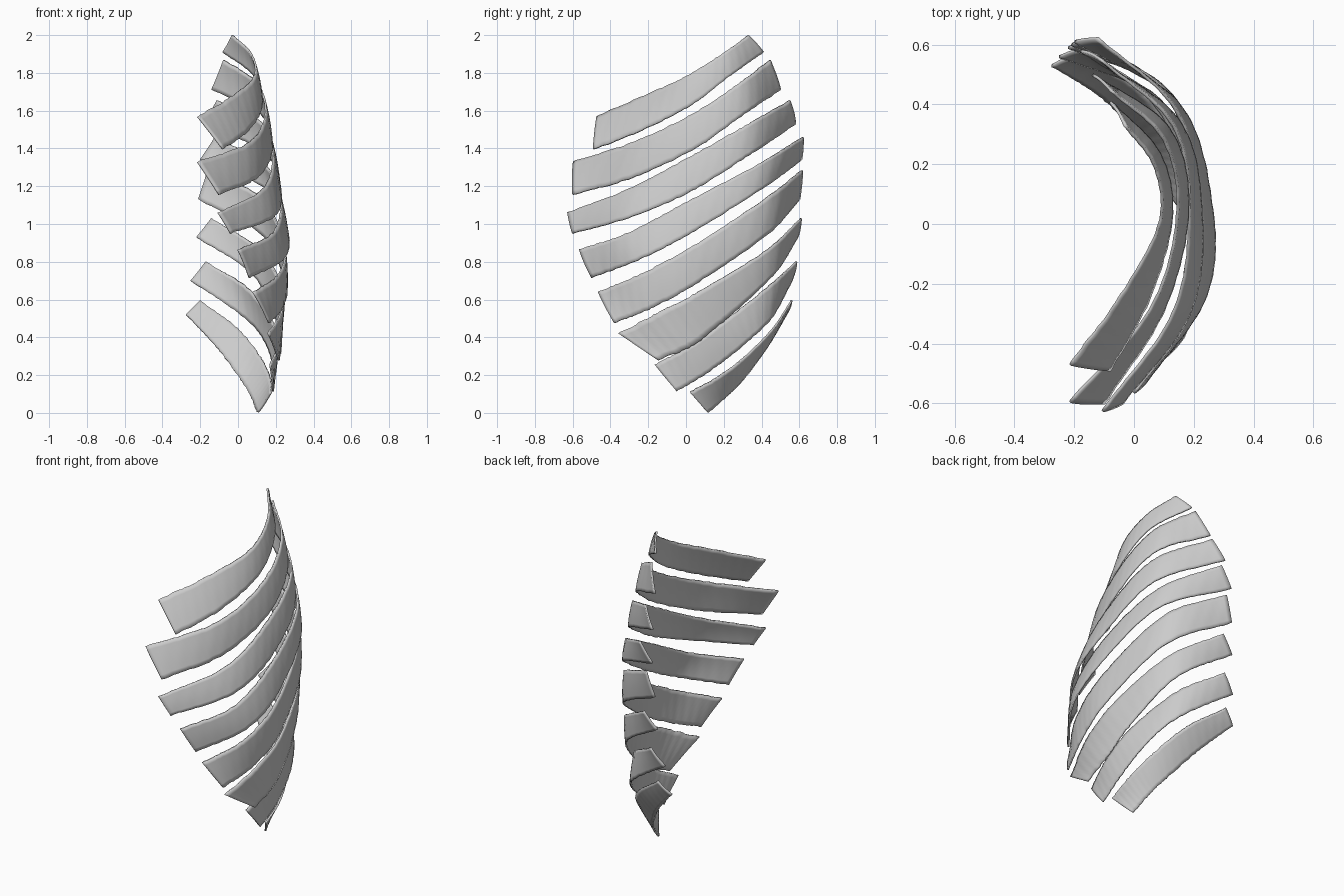
import bpy, math, random
from mathutils import Vector

random.seed(4)
ALONG, ACROSS = 64, 8


def spline(points, t):
    """Catmull-Rom through the points, t in 0..1."""
    p = [Vector(q) for q in points]
    p = [2 * p[0] - p[1]] + p + [2 * p[-1] - p[-2]]
    s = t * (len(points) - 1)
    i = min(int(s), len(points) - 2)
    u = s - i
    a, b, c, d = p[i:i + 4]
    return 0.5 * (2 * b + (c - a) * u + (2 * a - 5 * b + 4 * c - d) * u ** 2
                  + (3 * b - a - 3 * c + d) * u ** 3)


def strip(name, top, bottom):
    """Thin curved muscle band lofted between its upper and lower edges."""
    verts, faces = [], []
    phase = random.uniform(0, 6)
    for i in range(ALONG + 1):
        t = i / ALONG
        a, b = spline(top, t), spline(bottom, t)
        wobble = random.uniform(-0.015, 0.015)
        for j in range(ACROSS + 1):
            v = j / ACROSS
            co = a.lerp(b, v + wobble * (2 * v - 1))
            # shallow diagonal fibre ridges
            out = Vector((co.x + 0.4, co.y, 0)).normalized()
            co += out * (0.0008 * math.sin(110 * t + 6 * v + phase)
                         + 0.004 * math.sin(math.pi * v))
            co.z = max(co.z, 0.003)
            verts.append(co)
    w = ACROSS + 1
    for i in range(ALONG):
        for j in range(ACROSS):
            k = i * w + j
            faces.append((k, k + 1, k + w + 1, k + w))
    mesh = bpy.data.meshes.new(name)
    mesh.from_pydata(verts, [], faces)
    obj = bpy.data.objects.new(name, mesh)
    bpy.context.collection.objects.link(obj)
    solid = obj.modifiers.new("thickness", "SOLIDIFY")
    solid.thickness = 0.01
    solid.offset = 0
    bpy.ops.object.select_all(action='DESELECT')
    obj.select_set(True)
    bpy.context.view_layer.objects.active = obj
    bpy.ops.object.shade_smooth_by_angle(angle=math.radians(40))


# Muscle bands from the uppermost down, each edge running front to back
strip("rib_muscle_1",
      [(-.215, -.47, 1.57), (-.05, -.25, 1.665), (.085, 0, 1.78), (.07, .19, 1.9), (-.03, .33, 2)],
      [(-.08, -.49, 1.395), (.05, -.25, 1.49), (.125, .02, 1.625), (.085, .235, 1.785), (-.08, .41, 1.91)])
strip("rib_muscle_2",
      [(-.215, -.595, 1.33), (.055, -.285, 1.43), (.145, .03, 1.58), (.1, .28, 1.745), (-.075, .445, 1.87)],
      [(-.1, -.6, 1.155), (.1, -.285, 1.245), (.18, .05, 1.4), (.115, .32, 1.59), (-.14, .5, 1.71)])
strip("rib_muscle_3",
      [(-.105, -.625, 1.06), (.13, -.3, 1.185), (.185, .03, 1.36), (.13, .33, 1.53), (-.11, .55, 1.655)],
      [(-.04, -.6, .95), (.185, -.3, 1.035), (.225, .03, 1.175), (.145, .35, 1.375), (-.18, .58, 1.53)])
strip("rib_muscle_4",
      [(0, -.565, .865), (.185, -.3, .955), (.225, .03, 1.13), (.14, .38, 1.315), (-.12, .62, 1.46)],
      [(.06, -.5, .715), (.24, -.24, .815), (.26, .05, .965), (.15, .4, 1.185), (-.2, .61, 1.34)])
strip("rib_muscle_5",
      [(.08, -.465, .64), (.215, -.24, .735), (.245, .04, .885), (.125, .42, 1.135), (-.16, .615, 1.285)],
      [(.165, -.38, .475), (.235, -.17, .56), (.25, .07, .695), (.125, .43, .945), (-.21, .6, 1.13)])
strip("rib_muscle_6",
      [(.16, -.355, .42), (.23, -.14, .535), (.235, .1, .66), (.115, .43, .865), (-.14, .61, 1.03)],
      [(.215, -.15, .28), (.225, .04, .36), (.19, .25, .53), (.07, .47, .74), (-.22, .59, .93)])
strip("rib_muscle_7",
      [(.17, -.165, .255), (.21, .02, .355), (.18, .2, .485), (.045, .43, .665), (-.17, .585, .8)],
      [(.185, -.05, .115), (.19, .125, .22), (.15, .31, .365), (.04, .45, .5), (-.25, .56, .7)])
strip("rib_muscle_8",
      [(.175, .02, .11), (.17, .16, .185), (.12, .31, .295), (0, .46, .445), (-.2, .56, .595)],
      [(.105, .115, 0), (.07, .21, .085), (.015, .3, .175), (-.115, .43, .35), (-.275, .53, .52)])
